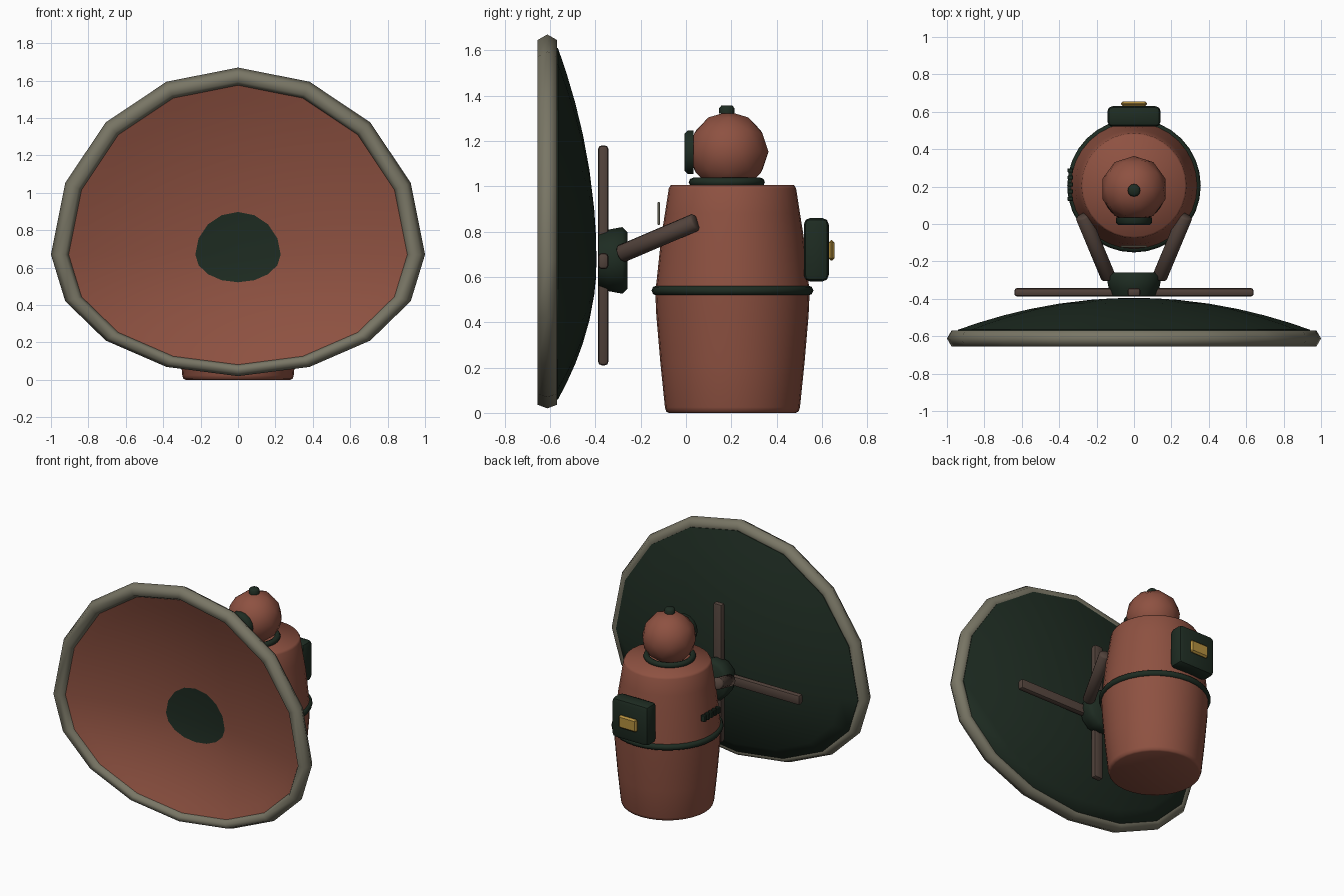
import bpy, bmesh
from math import pi, cos, sin, radians
from mathutils import Vector

if "Cube" in bpy.data.objects:
    bpy.data.objects.remove(bpy.data.objects["Cube"])


def material(name, rgb):
    m = bpy.data.materials.new(name)
    m.use_nodes = True
    m.diffuse_color = (*rgb, 1)
    m.node_tree.nodes["Principled BSDF"].inputs["Base Color"].default_value = (*rgb, 1)
    return m


TERRACOTTA = material("terracotta", (0.27, 0.083, 0.053))
GREEN = material("dark_green", (0.013, 0.025, 0.016))
STONE = material("stone_grey", (0.19, 0.18, 0.13))
BROWN = material("dark_brown", (0.082, 0.054, 0.043))
YELLOW = material("brass_yellow", (0.46, 0.28, 0.05))

BODY_Y = 0.205
DISH_Z = 0.67


def finish(bm, name, loc, mats, angle=35):
    bmesh.ops.recalc_face_normals(bm, faces=bm.faces)
    me = bpy.data.meshes.new(name)
    bm.to_mesh(me)
    bm.free()
    ob = bpy.data.objects.new(name, me)
    bpy.context.collection.objects.link(ob)
    ob.location = loc
    for m in mats:
        me.materials.append(m)
    bpy.ops.object.select_all(action="DESELECT")
    ob.select_set(True)
    bpy.context.view_layer.objects.active = ob
    bpy.ops.object.shade_smooth_by_angle(angle=radians(angle))
    return ob


def lathe(name, profile, loc, mats, segs=32, axis="z", closed=False, squash=1, rule=None):
    """Spin (radius, height) points; squash flattens the lower half."""
    bm = bmesh.new()
    rows = []
    for r, h in profile:
        row = []
        for i in range(segs):
            a = 2 * pi * i / segs
            u, v = r * cos(a), r * sin(a)
            row.append(bm.verts.new((u, v, h) if axis == "z" else (u, h, v)))
        rows.append(row)
    pairs = list(zip(rows, rows[1:]))
    if closed:
        pairs.append((rows[-1], rows[0]))
    for k, (p, q) in enumerate(pairs):
        for i in range(segs):
            j = (i + 1) % segs
            f = bm.faces.new((p[i], p[j], q[j], q[i]))
            if rule:
                f.material_index = rule(k)
    bmesh.ops.remove_doubles(bm, verts=bm.verts, dist=1e-5)
    for v in bm.verts:
        if v.co.z < 0:
            v.co.z *= squash
    return finish(bm, name, loc, mats, angle=70)


def ring(name, major, minor, loc, mat, sides=8, **kw):
    prof = [(major + minor * cos(2 * pi * i / sides), minor * sin(2 * pi * i / sides))
            for i in range(sides)]
    return lathe(name, prof, loc, [mat], closed=True, **kw)


def box(name, size, loc, mat, bevel=0.015, segments=2):
    bm = bmesh.new()
    bmesh.ops.create_cube(bm, size=1)
    bmesh.ops.scale(bm, vec=size, verts=bm.verts)
    bmesh.ops.bevel(bm, geom=bm.edges[:], offset=bevel, segments=segments,
                    profile=0.5, affect="EDGES")
    return finish(bm, name, loc, [mat])


def rod(name, start, end, radius, mat):
    a, b = Vector(start), Vector(end)
    n = (b - a).length
    c = 0.008
    prof = [(0, 0), (radius - c, 0), (radius, c), (radius, n - c), (radius - c, n), (0, n)]
    ob = lathe(name, prof, a, [mat], segs=12)
    ob.rotation_euler = (b - a).to_track_quat("Z", "Y").to_euler()
    return ob


# Dish: egg-shaped bowl, green behind, terracotta in front, green centre
radii = [0, 0.12, 0.228, 0.4, 0.56, 0.7, 0.83, 0.94]
back = [(r, -0.17 * (r / 0.94) ** 2) for r in radii]
front = [(r, h - 0.068) for r, h in reversed(back)]
steps = len(back)
lathe("dish", back + front, (0, -0.395, DISH_Z), [GREEN, TERRACOTTA], segs=16, axis="y",
      squash=0.65, rule=lambda k: int(steps <= k < 2 * steps - 3))
ring("dish_rim", 0.95, 0.05, (0, -0.612, DISH_Z), STONE, sides=6, segs=16, axis="y", squash=0.65)

# Bracing cross, hub and arms behind the dish
box("cross_bar_horizontal", (1.28, 0.045, 0.07), (0, -0.365, DISH_Z), BROWN)
box("cross_bar_vertical", (0.07, 0.045, 0.97), (0, -0.365, 0.695), BROWN)
lathe("hub", [(0, 0), (0.12, 0), (0.135, 0.04), (0.147, 0.105), (0.125, 0.128), (0, 0.128)],
      (0, -0.386, 0.673), [GREEN], segs=12, axis="y")
for side, label in ((1, "left"), (-1, "right")):
    rod("arm_" + label, (side * 0.275, 0.045, 0.843), (side * 0.135, -0.29, 0.7), 0.04, BROWN)

# Barrel body in two tapered halves with a belt
lathe("lower_body", [(0, 0), (0.28, 0), (0.292, 0.006), (0.298, 0.025), (0.318, 0.22),
                     (0.336, 0.43), (0.341, 0.54)], (0, BODY_Y, 0), [TERRACOTTA])
lathe("upper_body", [(0.34, 0.54), (0.334, 0.59), (0.314, 0.78), (0.298, 0.88),
                     (0.281, 0.99), (0.272, 1.005), (0, 1.008)], (0, BODY_Y, 0), [TERRACOTTA])
ring("belt", 0.335, 0.022, (0, BODY_Y, 0.54), GREEN)

# Head with collar, top knob and round face plate
ring("collar", 0.148, 0.02, (0, 0.18, 1.018), GREEN)
bm = bmesh.new()
bmesh.ops.create_icosphere(bm, subdivisions=2, radius=0.177)
finish(bm, "head", (0, 0.187, 1.153), [TERRACOTTA], angle=60)
lathe("knob", [(0, 0), (0.034, 0), (0.034, 0.025), (0.024, 0.036), (0, 0.036)],
      (0, 0.18, 1.32), [GREEN], segs=12)
lathe("face_plate", [(0, 0.04), (0.095, 0.04), (0.095, 0.012), (0.083, 0), (0, 0)],
      (0, -0.006, 1.15), [GREEN], segs=16, axis="y")

# Back pack with a brass buckle
box("back_pack", (0.285, 0.11, 0.28), (0, 0.575, 0.72), GREEN, bevel=0.028)
box("buckle", (0.14, 0.026, 0.09), (0, 0.642, 0.717), YELLOW, bevel=0.011, segments=1)

# Plain plate on the chest and a row of studs on the right flank
box("chest_plate", (0.14, 0.01, 0.1), (0, -0.12, 0.88), STONE, bevel=0.002, segments=1)
for i in range(5):
    box("flank_stud", (0.03, 0.022, 0.045), (-0.34, 0.135 + 0.038 * i, 0.71), GREEN,
        bevel=0.003, segments=1)
